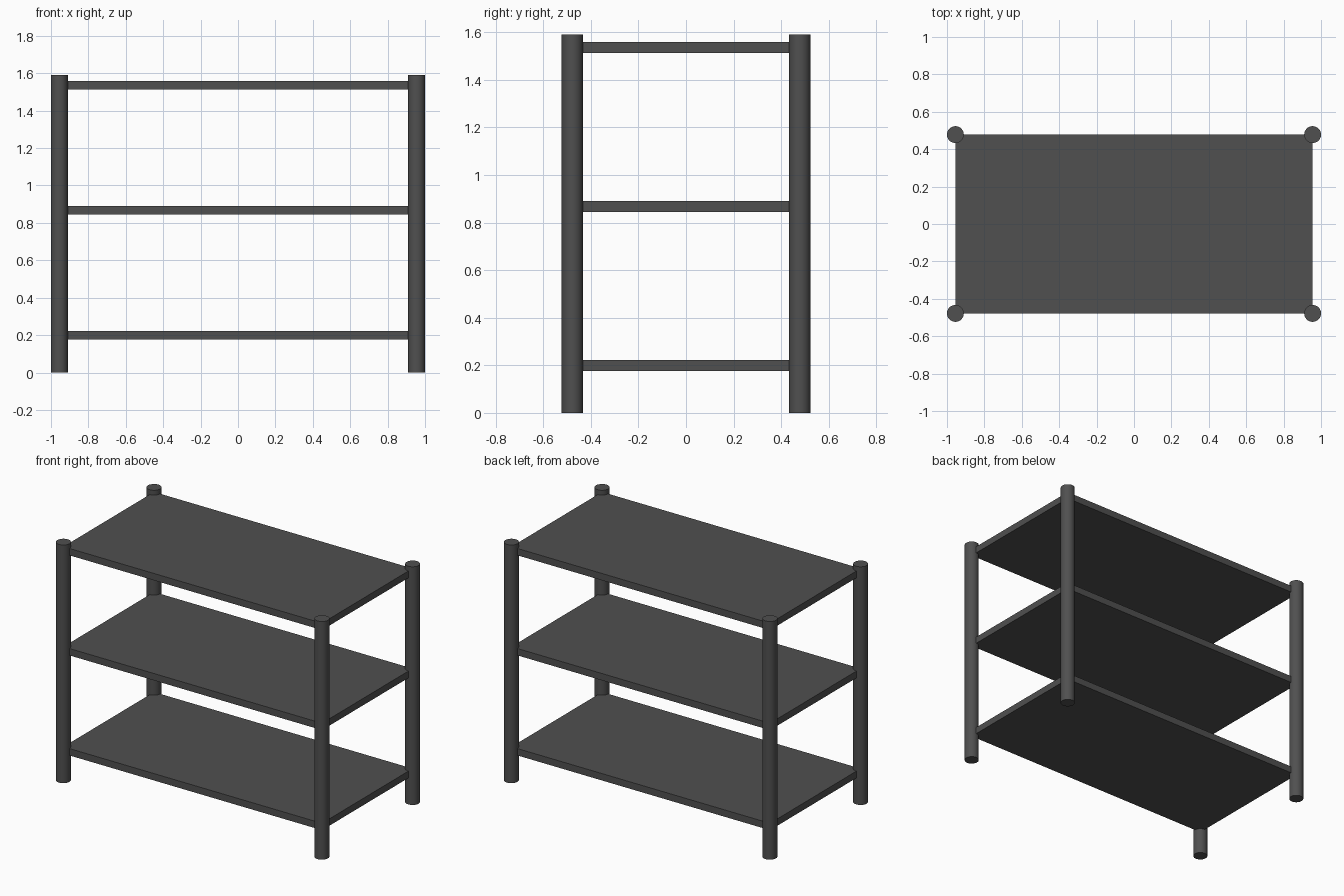
import bpy

if "Cube" in bpy.data.objects:
    bpy.data.objects.remove(bpy.data.objects["Cube"])

# single dark grey colour
grey = bpy.data.materials.new("dark grey")
grey.diffuse_color = (0.08, 0.08, 0.08, 1)
grey.use_nodes = True
grey.node_tree.nodes["Principled BSDF"].inputs["Base Color"].default_value = grey.diffuse_color

PX, PY = 0.955, 0.478      # post centres, also shelf half sizes
RADIUS, HEIGHT = 0.045, 1.59
THICK = 0.046

# four round corner posts
for side, sx in (("left", -1), ("right", 1)):
    for end, sy in (("front", -1), ("back", 1)):
        bpy.ops.mesh.primitive_cylinder_add(
            vertices=48, radius=RADIUS, depth=HEIGHT,
            location=(sx * PX, sy * PY, HEIGHT / 2))
        post = bpy.context.object
        post.name = f"{end}_{side}_post"
        post.data.materials.append(grey)
        bpy.ops.object.shade_smooth_by_angle()

# three flat shelves whose corners meet at the post centres
for name, z in (("bottom", 0.199), ("middle", 0.867), ("top", 1.535)):
    bpy.ops.mesh.primitive_cube_add(size=1, location=(0, 0, z))
    shelf = bpy.context.object
    shelf.name = f"{name}_shelf"
    shelf.scale = (2 * PX, 2 * PY, THICK)
    bpy.ops.object.transform_apply(location=False, rotation=False, scale=True)
    shelf.data.materials.append(grey)
